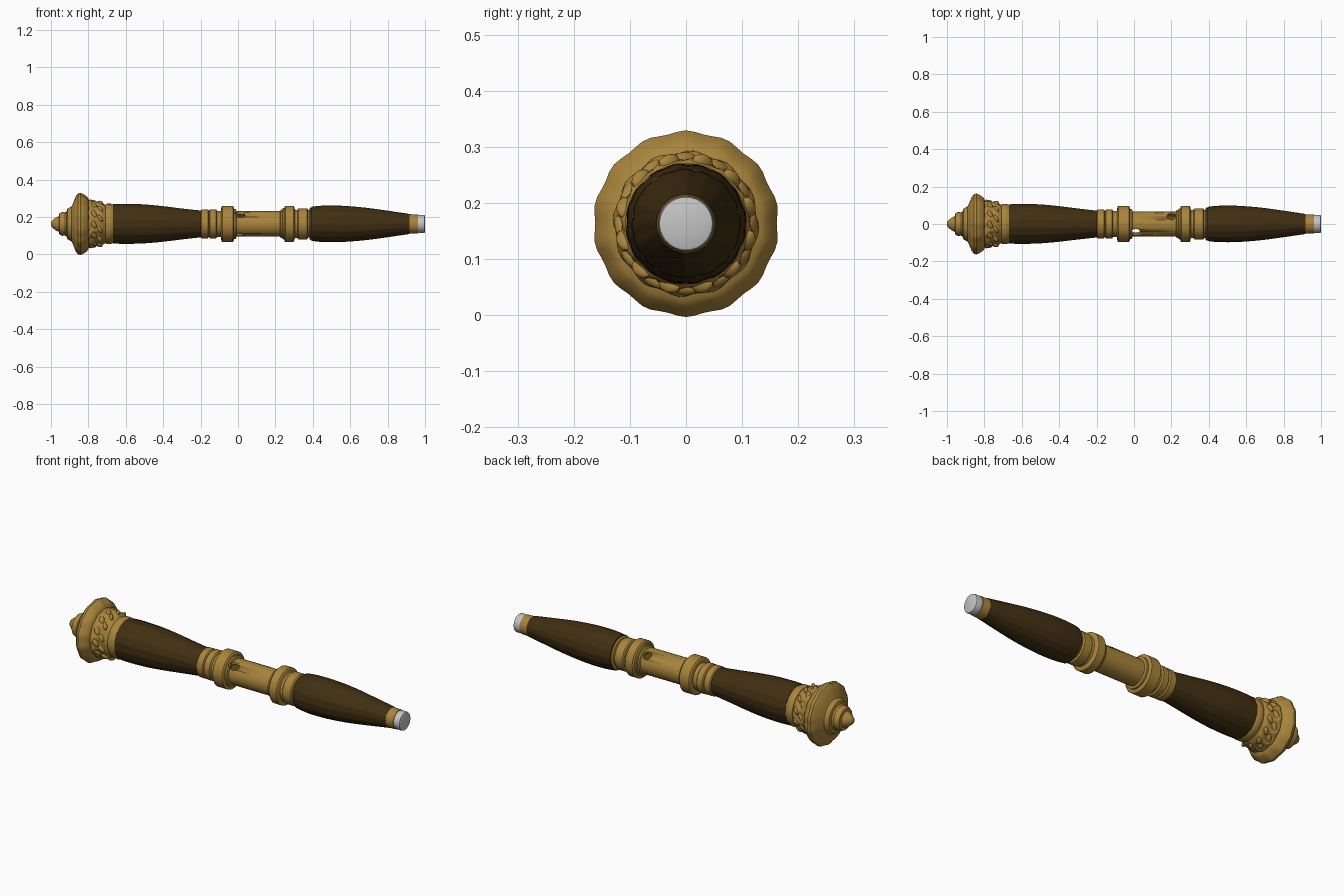
import bpy, bmesh, math
from mathutils import Matrix, Vector

if "Cube" in bpy.data.objects:
    bpy.data.objects.remove(bpy.data.objects["Cube"])

AXIS_Z = 0.163
SEG = 64


def material(name, rgb):
    m = bpy.data.materials.new(name)
    m.diffuse_color = (*rgb, 1)
    m.use_nodes = True
    m.node_tree.nodes["Principled BSDF"].inputs["Base Color"].default_value = m.diffuse_color
    return m


GOLD = material("antique gold", (0.40, 0.235, 0.045))
WOOD = material("dark wood", (0.052, 0.028, 0.006))
SILVER = material("silver", (0.56, 0.56, 0.56))


def finish(bm, name, mat, angle=35):
    bmesh.ops.recalc_face_normals(bm, faces=bm.faces)
    mesh = bpy.data.meshes.new(name)
    bm.to_mesh(mesh)
    bm.free()
    mesh.materials.append(mat)
    ob = bpy.data.objects.new(name, mesh)
    bpy.context.collection.objects.link(ob)
    bpy.ops.object.select_all(action='DESELECT')
    ob.select_set(True)
    bpy.context.view_layer.objects.active = ob
    bpy.ops.object.shade_smooth_by_angle(angle=math.radians(angle))
    return ob


def lathe(name, profile, mat, ripple=None, closed=False, angle=35):
    """Turn (x, radius) points about the long axis; ripple(x, a) scales the radius."""
    bm = bmesh.new()
    rings = []
    for x, r in profile:
        ring = []
        for i in range(SEG):
            a = math.tau * i / SEG
            k = r * (1 + (ripple(x, a) if ripple else 0))
            ring.append(bm.verts.new((x, k * math.sin(a), AXIS_Z + k * math.cos(a))))
        rings.append(ring)
    pairs = list(zip(rings, rings[1:]))
    if closed:
        pairs.append((rings[-1], rings[0]))
    for p, q in pairs:
        for i in range(SEG):
            j = (i + 1) % SEG
            bm.faces.new((p[i], p[j], q[j], q[i]))
    if not closed:
        bm.faces.new(rings[0])
        bm.faces.new(rings[-1])
    return finish(bm, name, mat, angle)


def smooth_profile(pts, steps=5):
    """Catmull-Rom interpolation through a few profile points."""
    out = []
    for i in range(len(pts) - 1):
        p = [Vector(pts[max(0, min(len(pts) - 1, i + k))]) for k in (-1, 0, 1, 2)]
        for s in range(steps):
            t = s / steps
            v = 0.5 * (2 * p[1] + (p[2] - p[0]) * t
                       + (2 * p[0] - 5 * p[1] + 4 * p[2] - p[3]) * t * t
                       + (3 * p[1] - p[0] - 3 * p[2] + p[3]) * t ** 3)
            out.append((v.x, v.y))
    return out + [pts[-1]]


def grain(x, a):
    return 0.012 * math.sin(16 * a + 2 * math.sin(3 * x)) + 0.006 * math.sin(7 * a + 5 * x)


# Stepped finial and wide flared rim
lathe("pommel_finial", [(-1.0, 0.006), (-0.995, 0.018), (-0.975, 0.034), (-0.958, 0.042),
                        (-0.955, 0.057), (-0.94, 0.064), (-0.925, 0.062), (-0.915, 0.068),
                        (-0.90, 0.075)], GOLD)
lathe("pommel_rim", [(-0.918, 0.06), (-0.912, 0.082), (-0.89, 0.094), (-0.88, 0.115),
                     (-0.868, 0.145), (-0.855, 0.161), (-0.842, 0.164), (-0.828, 0.158),
                     (-0.81, 0.146), (-0.80, 0.135), (-0.795, 0.11)], GOLD,
      lambda x, a: 0.014 * math.cos(14 * a) * (x > -0.88))

# Carved cup behind the rim
lathe("pommel_cup", smooth_profile([(-0.805, 0.12), (-0.79, 0.128), (-0.765, 0.119),
                                    (-0.735, 0.115), (-0.715, 0.105), (-0.705, 0.098)], 4), GOLD,
      lambda x, a: 0.04 * math.sin(12 * a + 1.5 * math.sin(60 * x)) * math.sin((x + 0.81) * 30))

# Raised scrolls around the cup
bm = bmesh.new()
for i in range(12):
    a = math.tau * i / 12
    for x, off, s in ((-0.775, 0, 0.021), (-0.738, 0.26, 0.015)):
        pos = Vector((x, 0.113 * math.sin(a + off), AXIS_Z + 0.113 * math.cos(a + off)))
        mat = (Matrix.Translation(pos) @ Matrix.Rotation(-(a + off), 4, 'X')
               @ Matrix.Rotation(0.6, 4, 'Z') @ Matrix.Diagonal((s * 0.7, s * 1.5, 0.015, 1)))
        bmesh.ops.create_icosphere(bm, subdivisions=2, radius=1, matrix=mat)
finish(bm, "pommel_scrolls", GOLD)

# Grooved collar, then the rear grip
lathe("rear_collar", [(-0.712, 0.095), (-0.708, 0.104), (-0.70, 0.108), (-0.68, 0.108),
                      (-0.672, 0.104), (-0.665, 0.102)], GOLD)
lathe("rear_grip", smooth_profile([(-0.667, 0.105), (-0.60, 0.107), (-0.50, 0.104),
                                   (-0.40, 0.095), (-0.30, 0.083), (-0.195, 0.071)]), WOOD, grain)

# Gold fittings on both sides of the sleeve
for name, x0, x1, r in (("rear_ferrule_a", -0.20, -0.155, 0.077),
                        ("rear_ferrule_b", -0.155, -0.112, 0.078),
                        ("rear_ring", -0.09, -0.022, 0.097),
                        ("front_ring", 0.248, 0.302, 0.097),
                        ("front_ferrule_a", 0.318, 0.375, 0.083),
                        ("front_ferrule_b", 0.381, 0.394, 0.088)):
    b = 0.006
    lathe(name, [(x0, r - 0.012), (x0 + 0.002, r - 0.004), (x0 + b, r), (x1 - b, r),
                 (x1 - 0.002, r - 0.004), (x1, r - 0.012)], GOLD)
lathe("rear_neck", [(-0.16, 0.070), (-0.09, 0.070), (-0.085, 0.085), (-0.03, 0.085)], GOLD)
lathe("front_neck", [(0.235, 0.066), (0.24, 0.084), (0.30, 0.084), (0.305, 0.076),
                     (0.32, 0.074), (0.41, 0.074)], GOLD)

# Hollow sleeve with open slots
sleeve = lathe("center_sleeve", [(-0.03, 0.080), (-0.012, 0.080), (-0.008, 0.068), (0.225, 0.068),
                                 (0.229, 0.076), (0.245, 0.076), (0.245, 0.054), (-0.03, 0.054)],
               GOLD, closed=True)


def cut(name, pos, size, tilt):
    bm = bmesh.new()
    mat = (Matrix.Translation((pos[0], pos[1], AXIS_Z + pos[2])) @ Matrix.Rotation(tilt, 4, 'X')
           @ Matrix.Diagonal((size[0], size[1], size[2], 1)))
    bmesh.ops.create_cone(bm, cap_ends=True, segments=16, radius1=0.5, radius2=0.5,
                          depth=1, matrix=mat)
    c = finish(bm, name, GOLD)
    c.hide_render = True
    c.hide_viewport = True
    m = sleeve.modifiers.new(name, 'BOOLEAN')
    m.operation, m.solver, m.object = 'DIFFERENCE', 'EXACT', c


cut("front_slot_cutter", (0.012, -0.045, 0.045), (0.055, 0.036, 0.05), math.radians(45))
cut("through_slot_cutter", (0.01, -0.036, 0), (0.042, 0.018, 0.3), 0)
cut("back_slot_cutter", (0.20, 0.041, 0.05), (0.046, 0.045, 0.06), math.radians(-38))

# Front grip, gold band and silver tip
lathe("front_grip", smooth_profile([(0.392, 0.090), (0.45, 0.096), (0.55, 0.096), (0.68, 0.086),
                                    (0.80, 0.070), (0.918, 0.053)]), WOOD, grain)
lathe("tip_band", [(0.912, 0.048), (0.915, 0.052), (0.962, 0.050), (0.964, 0.045)], GOLD)
lathe("silver_tip", [(0.96, 0.047), (0.992, 0.049), (0.998, 0.047), (1.0, 0.043)], SILVER)
